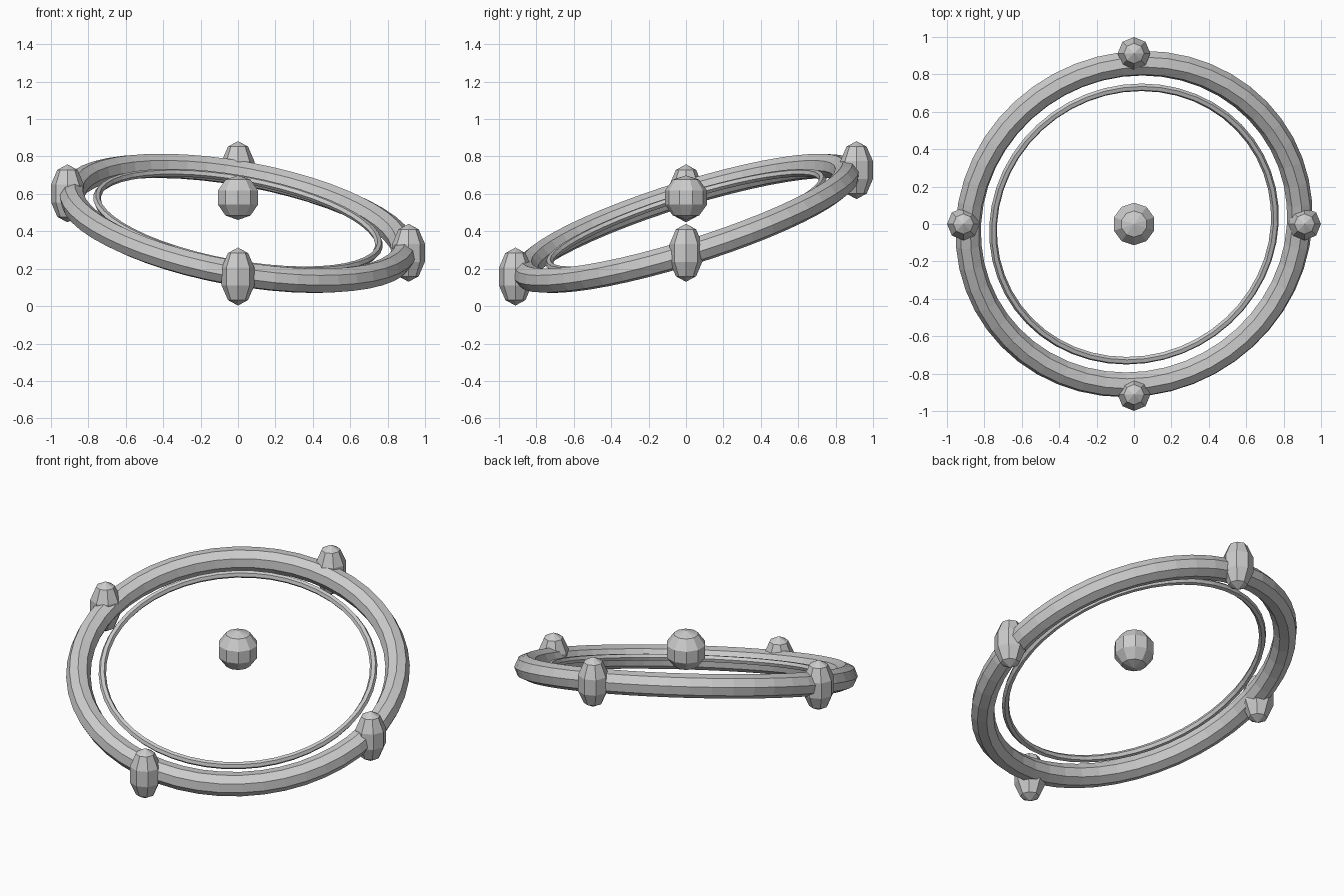
import bpy

if "Cube" in bpy.data.objects:
    bpy.data.objects.remove(bpy.data.objects["Cube"])

TILT = (0.30, 0.18, 0)
CENTRE_Z = 0.4425


def ring(name, major, minor, sides, z):
    bpy.ops.mesh.primitive_torus_add(
        major_radius=major, minor_radius=minor, major_segments=48,
        minor_segments=sides, location=(0, 0, z), rotation=TILT)
    bpy.context.object.name = name


def ball(name, loc, radius, half_height, segments):
    bpy.ops.mesh.primitive_uv_sphere_add(
        segments=segments, ring_count=5, radius=1, location=loc)
    ob = bpy.context.object
    ob.name = name
    ob.scale = (radius, radius, half_height)


# Tilted rings
ring("outer_ring", 0.90, 0.069, 8, CENTRE_Z)
ring("inner_ring", 0.765, 0.021, 6, CENTRE_Z + 0.01)

# Floating core
ball("core", (0, 0, 0.58), 0.119, 0.119, 10)

# Upright beads, following the slope of the ring
for name, x, y, z in (("right", 1, 0, 0.285), ("left", -1, 0, 0.603),
                      ("back", 0, 1, 0.727), ("front", 0, -1, 0.158)):
    ball(name + "_bead", (0.912 * x, 0.912 * y, z), 0.092, 0.155, 8)
